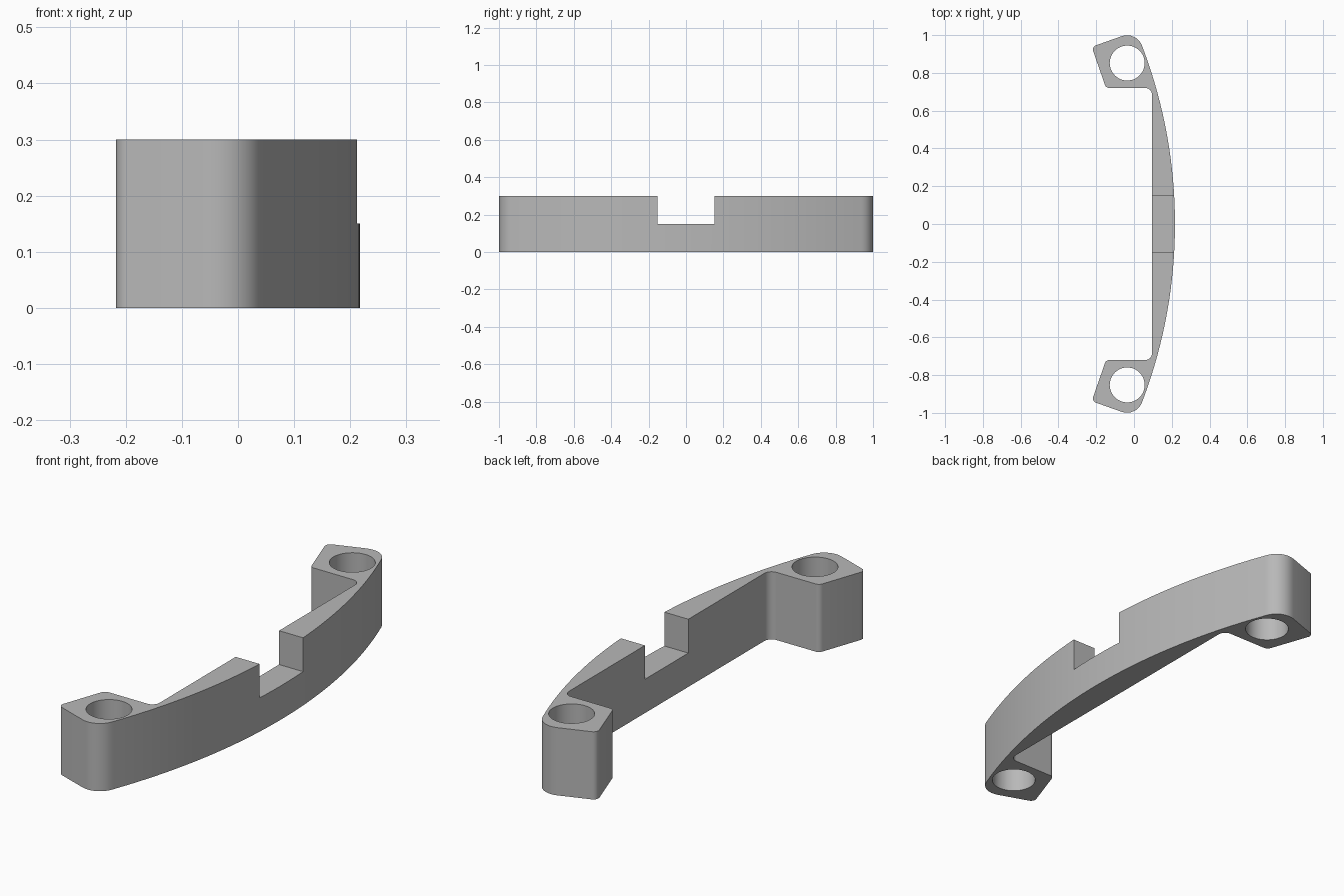
import bpy, bmesh, math
from mathutils import Vector

cube = bpy.data.objects.get("Cube")
if cube:
    bpy.data.objects.remove(cube, do_unlink=True)

HEIGHT = 0.3
RADIUS = 2.64      # outer curve of the bar
REACH = 0.217      # furthest x of the outer curve

grey = bpy.data.materials.new("light_grey")
grey.use_nodes = True
colour = (0.48, 0.48, 0.48, 1)
grey.diffuse_color = colour
grey.node_tree.nodes["Principled BSDF"].inputs["Base Color"].default_value = colour


def fillet(before, corner, after, radius, steps=8):
    """Points of a rounded corner."""
    p = Vector(corner)
    a = (Vector(before) - p).normalized()
    b = (Vector(after) - p).normalized()
    half = a.angle(b) / 2
    centre = p + (a + b).normalized() * radius / math.sin(half)
    start = p + a * radius / math.tan(half) - centre
    end = p + b * radius / math.tan(half) - centre
    total = math.pi - 2 * half
    return [centre + (start * math.sin((1 - i / steps) * total)
                      + end * math.sin(i / steps * total)) / math.sin(total)
            for i in range(steps + 1)]


def prism(name, points, low, high):
    bm = bmesh.new()
    face = bm.faces.new([bm.verts.new((p[0], p[1], low)) for p in points])
    side = bmesh.ops.extrude_face_region(bm, geom=[face])["geom"]
    verts = [v for v in side if isinstance(v, bmesh.types.BMVert)]
    bmesh.ops.translate(bm, verts=verts, vec=(0, 0, high - low))
    bmesh.ops.recalc_face_normals(bm, faces=bm.faces)
    mesh = bpy.data.meshes.new(name)
    bm.to_mesh(mesh)
    bm.free()
    mesh.materials.append(grey)
    ob = bpy.data.objects.new(name, mesh)
    bpy.context.collection.objects.link(ob)
    return ob


def cut(target, cutter):
    cutter.hide_render = True
    mod = target.modifiers.new("cut", 'BOOLEAN')
    mod.operation = 'DIFFERENCE'
    mod.solver = 'EXACT'
    mod.object = cutter
    bpy.context.view_layer.objects.active = target
    bpy.ops.object.modifier_apply(modifier=mod.name)
    bpy.data.objects.remove(cutter, do_unlink=True)


# Half outline: outer curve, then the rounded corners of the end lug
outer = []
for i in range(17):
    y = 0.935 * i / 16
    outer.append(Vector((REACH - RADIUS + math.sqrt(RADIUS ** 2 - y * y), y)))
corners = [(0.013, 1.022), (-0.224, 0.938), (-0.148, 0.72), (0.095, 0.72)]
radii = [0.085, 0.025, 0.025, 0.035]
ring = [outer[-1]] + corners + [(0.095, 0)]
half = list(outer)
for i, r in enumerate(radii):
    half += fillet(ring[i], ring[i + 1], ring[i + 2], r)
mirrored = [Vector((p.x, -p.y)) for p in reversed(half[1:])]
bracket = prism("curved_bracket", half + mirrored, 0, HEIGHT)

# Bolt holes through both lugs
for side in (-1, 1):
    circle = [(-0.036 + 0.0925 * math.cos(t * math.tau / 48),
               side * 0.852 + 0.0925 * math.sin(t * math.tau / 48)) for t in range(48)]
    cut(bracket, prism("hole_cutter", circle, -0.1, HEIGHT + 0.1))

# Notch in the middle of the top edge
square = [(0, -0.152), (0.4, -0.152), (0.4, 0.152), (0, 0.152)]
cut(bracket, prism("notch_cutter", square, HEIGHT / 2, HEIGHT + 0.1))

bpy.ops.object.select_all(action='DESELECT')
bracket.select_set(True)
bpy.context.view_layer.objects.active = bracket
bpy.ops.object.shade_smooth_by_angle(angle=math.radians(30))
